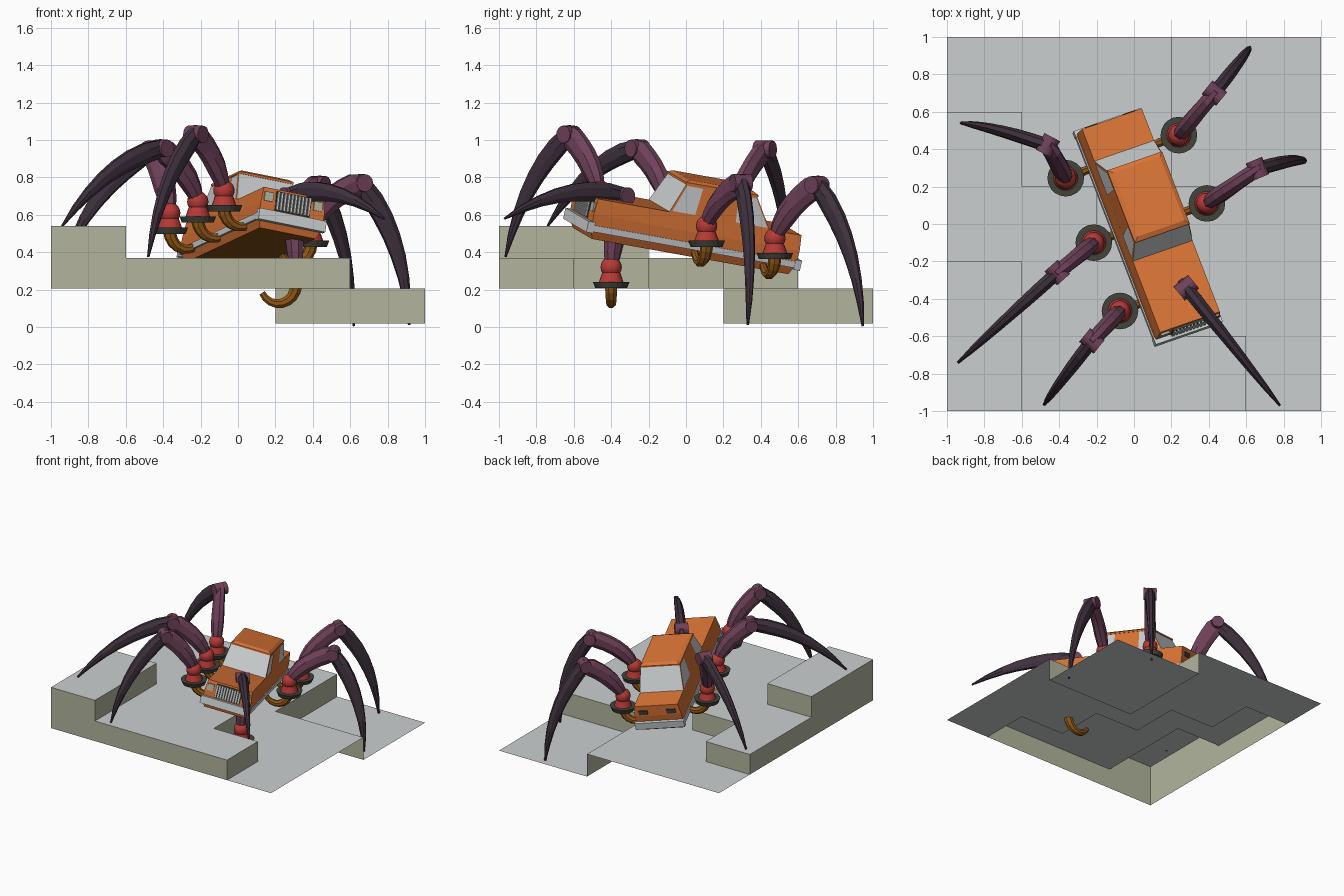
import bpy, bmesh, math
from mathutils import Matrix, Vector as V

if "Cube" in bpy.data.objects:
    bpy.data.objects.remove(bpy.data.objects["Cube"])

def mat(name, r, g, b):
    m = bpy.data.materials.new(name)
    lin = lambda c: ((c / 255 + 0.055) / 1.055) ** 2.4
    m.diffuse_color = (lin(r), lin(g), lin(b), 1)
    m.use_nodes = True
    m.node_tree.nodes["Principled BSDF"].inputs["Base Color"].default_value = m.diffuse_color
    return m

ORANGE = mat("orange paint", 218, 116, 54)
LIGHT = mat("light grey trim and glass", 205, 209, 210)
BROWN = mat("brown hook", 146, 88, 22)
DARK = mat("dark grey disc", 66, 68, 60)
RED = mat("red joint", 182, 58, 54)
PURPLE = mat("purple upper leg", 112, 66, 90)
PLUM = mat("dark plum claw", 64, 50, 63)
STONE = mat("grey ground top", 203, 207, 207)
KHAKI = mat("khaki ground side", 178, 181, 157)

def finish(name, bm, mats, M=None, smooth=False, fix=True):
    if fix:
        bmesh.ops.recalc_face_normals(bm, faces=bm.faces)
    me = bpy.data.meshes.new(name)
    bm.to_mesh(me)
    bm.free()
    for m in mats:
        me.materials.append(m)
    for p in me.polygons:
        p.use_smooth = smooth
    ob = bpy.data.objects.new(name, me)
    bpy.context.collection.objects.link(ob)
    if M is not None:
        ob.matrix_world = M
    return ob

# ---------- stepped ground: 5 x 5 cells at four levels, open underneath ----------
def level(i, j):
    if i >= 3 and j >= 3:
        return 0.02
    if i == 0 and j <= 1:
        return 0.54
    return 0.37 if i + j <= 3 else 0.205

def outside(i, j):
    return level(i, j) if 0 <= i < 5 and 0 <= j < 5 else 0.205

bm = bmesh.new()
for i in range(5):
    for j in range(5):
        x, y, z = -1 + 0.4 * i, -1 + 0.4 * j, level(i, j)
        c = [(x, y), (x + 0.4, y), (x + 0.4, y + 0.4), (x, y + 0.4)]
        bm.faces.new([bm.verts.new((*p, z)) for p in c])
        for k, (di, dj) in enumerate([(0, -1), (1, 0), (0, 1), (-1, 0)]):
            low = outside(i + di, j + dj)
            if low < z - 0.01:
                a, b = c[k], c[(k + 1) % 4]
                f = bm.faces.new([bm.verts.new(p) for p in
                                  ((*a, low), (*b, low), (*b, z), (*a, z))])
                f.material_index = 1
bmesh.ops.remove_doubles(bm, verts=bm.verts, dist=0.001)
finish("stepped_ground", bm, [STONE, KHAKI], fix=False)

# ---------- car, built level and then tilted ----------
CAR = (Matrix.Translation((0.072, -0.015, 0.47)) @ Matrix.Rotation(math.radians(21), 4, 'Z')
       @ Matrix.Rotation(math.radians(-9.5), 4, 'X') @ Matrix.Rotation(math.radians(11), 4, 'Y'))

def stack(name, levels, mats, rule=None):
    """Closed stack of rectangles: each level is (half width, y front, y back, z)."""
    bm = bmesh.new()
    rings = [[bm.verts.new(p) for p in ((-w, a, z), (w, a, z), (w, b, z), (-w, b, z))]
             for w, a, b, z in levels]
    bm.faces.new(rings[0])
    bm.faces.new(rings[-1])
    for r, s in zip(rings, rings[1:]):
        for k in range(4):
            bm.faces.new((r[k], r[(k + 1) % 4], s[(k + 1) % 4], s[k]))
    bmesh.ops.recalc_face_normals(bm, faces=bm.faces)
    bm.normal_update()
    if rule:
        for f in bm.faces:
            f.material_index = rule(f.normal)
    return finish(name, bm, mats, CAR)

def box(name, x, y, z, sx, sy, sz, m):
    bm = bmesh.new()
    bmesh.ops.create_cube(bm, size=1, matrix=Matrix.Translation((x, y, z)) @ Matrix.Diagonal((sx, sy, sz, 1)))
    return finish(name, bm, [m], CAR)

stack("car_body", [(0.160, -0.57, 0.57, -0.065), (0.183, -0.595, 0.59, -0.01),
                   (0.183, -0.600, 0.595, 0.07), (0.172, -0.590, 0.59, 0.155)],
      [ORANGE, BROWN], lambda n: 1 if n.z < -0.9 else 0)
BASE, TOP = (0.172, -0.177, 0.405, 0.154), (0.155, -0.11, 0.30, 0.315)
stack("car_cabin", [BASE, TOP], [ORANGE, LIGHT], lambda n: 1 if abs(n.y) > 0.3 else 0)
stack("car_roof", [(0.158, -0.115, 0.305, 0.314), (0.158, -0.115, 0.305, 0.325), (0.135, -0.09, 0.28, 0.338)],
      [ORANGE])

# side windows: plates lying on the sloping cabin sides
bm = bmesh.new()
for side in (-1, 1):
    for u0, u1, t0, t1 in ((0.02, 0.25, 0.02, 0.24), (0.66, 0.98, 0.74, 0.98)):
        pts = []
        for u, v in ((u0, 0.05), (u1, 0.05), (t1, 0.95), (t0, 0.95)):
            w, a, b, z = [p + (q - p) * v for p, q in zip(BASE, TOP)]
            pts.append(bm.verts.new((side * (w + 0.004), a + (b - a) * u, z)))
        bm.faces.new(pts if side > 0 else pts[::-1])
finish("side_windows", bm, [LIGHT], CAR, fix=False)

for s, n in ((-1, "left"), (1, "right")):
    box(n + "_side_trim", s * 0.183, 0, -0.005, 0.014, 1.17, 0.035, LIGHT)
    box(n + "_headlight", s * 0.142, -0.598, 0.105, 0.05, 0.014, 0.05, KHAKI)
    box(n + "_tail_light", s * 0.11, 0.594, 0.10, 0.07, 0.012, 0.035, DARK)
box("front_bumper", 0, -0.603, 0.0, 0.385, 0.04, 0.06, LIGHT)
box("rear_bumper", 0, 0.600, -0.005, 0.385, 0.035, 0.055, LIGHT)
box("grille", 0, -0.598, 0.09, 0.20, 0.014, 0.105, DARK)
for k in range(10):
    box("grille_bar", -0.09 + 0.02 * k, -0.605, 0.09, 0.011, 0.016, 0.10, LIGHT)

# ---------- legs ----------
def bezier(a, c, b, n):
    return [a * (1 - t) ** 2 + c * 2 * t * (1 - t) + b * t * t for t in (k / n for k in range(n + 1))]

def loft(name, path, thick, wide, lateral, m, sides=8):
    """Tapering limb along a path; thick lies in the bending plane, wide across it."""
    bm = bmesh.new()
    rings = []
    for k, p in enumerate(path):
        t = (path[min(k + 1, len(path) - 1)] - path[max(k - 1, 0)]).normalized()
        up = lateral.cross(t).normalized()
        ring = []
        for q in range(sides):
            a = 2 * math.pi * (q + 0.5) / sides
            ring.append(bm.verts.new(p + up * math.cos(a) * thick[k] + lateral * math.sin(a) * wide[k]))
        rings.append(ring)
    bm.faces.new(rings[0])
    bm.faces.new(rings[-1])
    for r, s in zip(rings, rings[1:]):
        for k in range(sides):
            bm.faces.new((r[k], r[(k + 1) % sides], s[(k + 1) % sides], s[k]))
    return finish(name, bm, [m])

def cylinder(name, centre, axis, r1, r2, depth, m, segs=20):
    bm = bmesh.new()
    rot = V((0, 0, 1)).rotation_difference(axis).to_matrix().to_4x4()
    bmesh.ops.create_cone(bm, cap_ends=True, segments=segs, radius1=r1, radius2=r2, depth=depth,
                          matrix=Matrix.Translation(centre) @ rot)
    return finish(name, bm, [m])

UP = V((0, 0, 1))
ACROSS = V((0.934, 0.358, 0))
LEGS = {  # name: (disc centre, knee, tip, direction from disc towards car)
    "back_left": ((-0.365, 0.245, 0.515), (-0.46, 0.42, 0.95), (-0.925, 0.54, 0.37), ACROSS),
    "middle_left": ((-0.215, -0.10, 0.575), (-0.41, -0.26, 0.955), (-0.94, -0.74, 0.54), ACROSS),
    "front_left": ((-0.075, -0.465, 0.635), (-0.225, -0.625, 1.03), (-0.48, -0.965, 0.375), ACROSS),
    "back_right": ((0.24, 0.475, 0.38), (0.43, 0.70, 0.76), (0.62, 0.945, 0.005), -ACROSS),
    "middle_right": ((0.39, 0.11, 0.445), (0.66, 0.295, 0.77), (0.915, 0.33, 0.01), -ACROSS),
    "front_right": ((0.31, -0.40, 0.225), (0.28, -0.34, 0.70), (0.78, -0.97, 0.58), V((-1, 0, 0))),
}
for name, (disc, knee, tip, inward) in LEGS.items():
    disc, knee, tip = V(disc), V(knee), V(tip)
    out = tip - disc
    out.z = 0
    lateral = out.normalized().cross(UP)

    # hook under the disc, curling in towards the car
    arc = [disc + inward * (0.095 - 0.095 * math.cos(a)) - UP * 0.1 * math.sin(a)
           for a in (math.radians(155) * k / 8 for k in range(9))]
    r = [0.036 - 0.0022 * k for k in range(9)]
    loft(name + "_hook", arc, r, r, inward.cross(UP), BROWN)

    # disc and red hip joint
    cylinder(name + "_disc", disc, UP, 0.085, 0.098, 0.034, DARK)
    cylinder(name + "_hip_base", disc + UP * 0.045, UP, 0.066, 0.045, 0.06, RED)
    bm = bmesh.new()
    bmesh.ops.create_uvsphere(bm, u_segments=16, v_segments=10, radius=0.057,
                              matrix=Matrix.Translation(disc + UP * 0.095))
    finish(name + "_hip_ball", bm, [RED], smooth=True)

    # upper leg, bulging outward at the bottom, with round knee pin
    start = disc + UP * 0.10
    bend = start.lerp(knee, 0.35) + UP * 0.10
    loft(name + "_upper_leg", bezier(start, bend, knee + (knee - bend).normalized() * 0.03, 6),
         [0.035, 0.052, 0.063, 0.066, 0.068, 0.070, 0.045],
         [0.035, 0.043, 0.047, 0.045, 0.043, 0.043, 0.030], lateral, PURPLE)
    cylinder(name + "_knee_pin", knee, lateral, 0.047, 0.047, 0.10, PURPLE, 16)

    # long curved claw
    chord = tip - knee
    bulge = lateral.cross(chord).normalized()
    if bulge.z < 0:
        bulge = -bulge
    ctrl = knee.lerp(tip, 0.45) + bulge * chord.length * 0.17
    loft(name + "_claw", bezier(knee, ctrl, tip, 7),
         [0.050, 0.058, 0.056, 0.050, 0.042, 0.032, 0.021, 0.006],
         [0.038, 0.038, 0.036, 0.032, 0.028, 0.023, 0.017, 0.007], lateral, PLUM)
